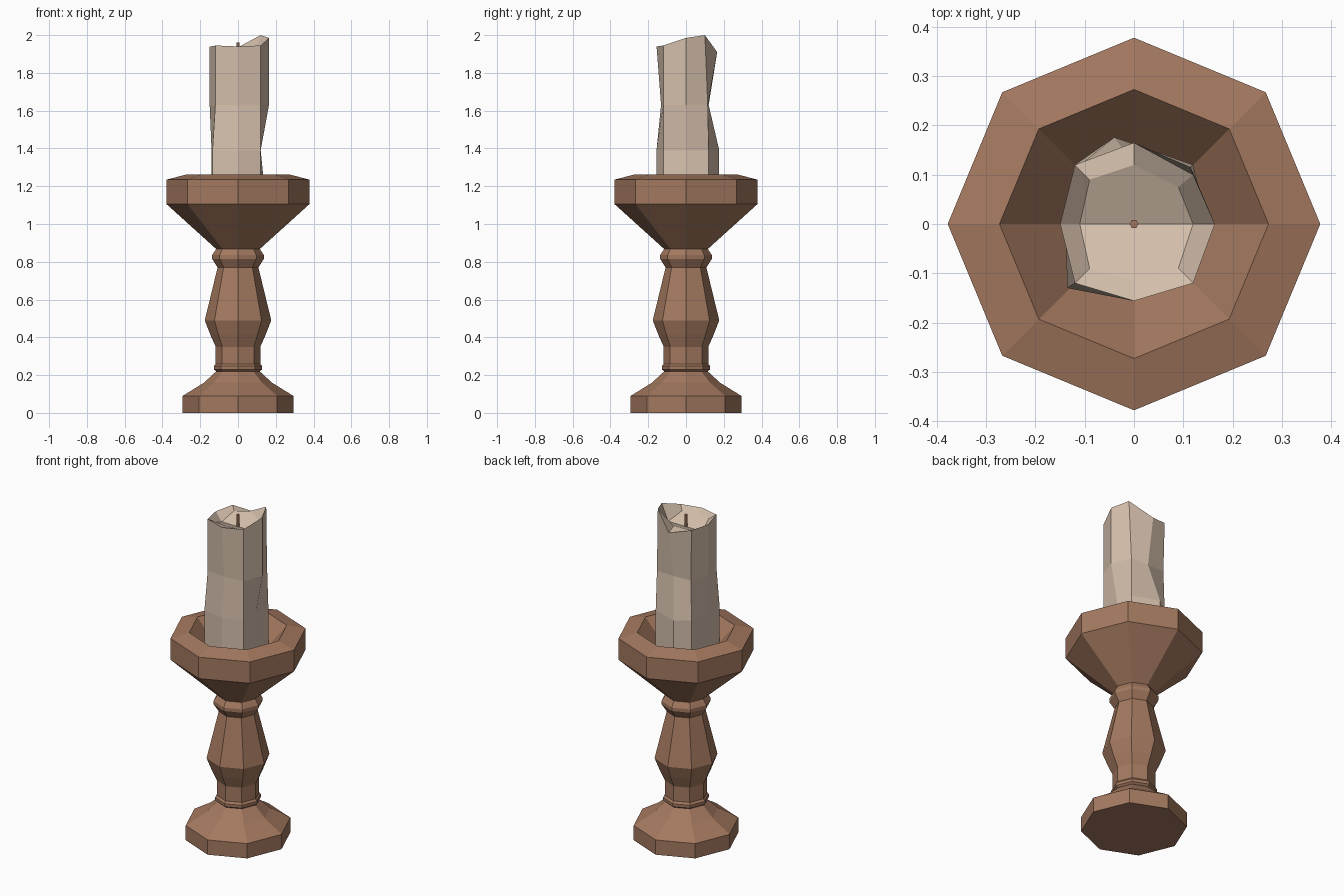
import bpy, bmesh, math

if "Cube" in bpy.data.objects:
    bpy.data.objects.remove(bpy.data.objects["Cube"])


def material(name, rgb):
    m = bpy.data.materials.new(name)
    m.diffuse_color = (*rgb, 1)
    m.use_nodes = True
    m.node_tree.nodes["Principled BSDF"].inputs["Base Color"].default_value = m.diffuse_color
    return m


BROWN = material("warm_brown", (0.37, 0.19, 0.115))
WAX = material("cream_wax", (0.66, 0.52, 0.41))


def loft(name, rings, mat, cap_top=True):
    """Skin a stack of vertex rings; returns the open bmesh and its vertex rings."""
    bm = bmesh.new()
    loops = [[bm.verts.new(p) for p in ring] for ring in rings]
    n = len(loops[0])
    for a, b in zip(loops, loops[1:]):
        for i in range(n):
            j = (i + 1) % n
            bm.faces.new((a[i], a[j], b[j], b[i]))
    bm.faces.new(loops[0][::-1])
    if cap_top:
        bm.faces.new(loops[-1])
    return bm, loops


def finish(name, bm, mat):
    bmesh.ops.recalc_face_normals(bm, faces=bm.faces[:])
    me = bpy.data.meshes.new(name)
    bm.to_mesh(me)
    bm.free()
    me.materials.append(mat)
    ob = bpy.data.objects.new(name, me)
    bpy.context.collection.objects.link(ob)


def circle(r, z, n=8):
    return [(r * math.cos(2 * math.pi * i / n), r * math.sin(2 * math.pi * i / n), z)
            for i in range(n)]


# Turned octagonal holder, from foot to dish
profile = [(0.293, 0), (0.293, 0.09), (0.18, 0.16), (0.115, 0.22), (0.128, 0.23),
           (0.128, 0.247), (0.118, 0.26), (0.118, 0.35), (0.147, 0.415), (0.176, 0.49),
           (0.108, 0.77), (0.137, 0.815), (0.137, 0.835), (0.116, 0.868),
           (0.378, 1.105), (0.378, 1.235), (0.273, 1.262), (0.11, 1.08)]
bm, _ = loft("holder", [circle(r, z) for r, z in profile], BROWN)
finish("candle_holder", bm, BROWN)

# Uneven candle: base, two wobbly middle rings, rim, inner rim
lower = [(0.12, 0), (0.12, 0.12), (-0.04, 0.176), (-0.12, 0.12),
         (-0.14, 0), (-0.135, -0.13), (0, -0.156), (0.12, -0.12)]
middle = [(0.164, 0), (0.115, 0.115), (0, 0.12), (-0.115, 0.115),
          (-0.15, 0), (-0.12, -0.12), (0, -0.132), (0.12, -0.12)]
rim = [(0.164, 0, 1.985), (0.12, 0.1, 2.0), (0, 0.165, 1.91), (-0.12, 0.12, 1.94),
       (-0.15, 0, 1.938), (-0.12, -0.12, 1.945), (0, -0.156, 1.94), (0.12, -0.12, 1.945)]
inner = [(0.12, 0), (0.09, 0.075), (0, 0.12), (-0.09, 0.09),
         (-0.11, 0), (-0.09, -0.09), (0, -0.115), (0.09, -0.09)]
base = [(0.15, 0)] + lower[1:]
rings = [[(x, y, 1.09) for x, y in base],
         [(x, y, 1.39) for x, y in lower],
         [(x, y, 1.63) for x, y in middle],
         rim,
         [(x, y, 1.885 + 0.42 * abs(y)) for x, y in inner]]
bm, loops = loft("candle", rings, WAX, cap_top=False)
# melted hollow folded along the middle
t = loops[-1]
bm.faces.new(t[0:5])
bm.faces.new(t[4:8] + [t[0]])
finish("candle", bm, WAX)

# Wick
bm, _ = loft("wick", [circle(0.009, 1.87, 6), circle(0.009, 1.96, 6)], BROWN)
finish("wick", bm, BROWN)
